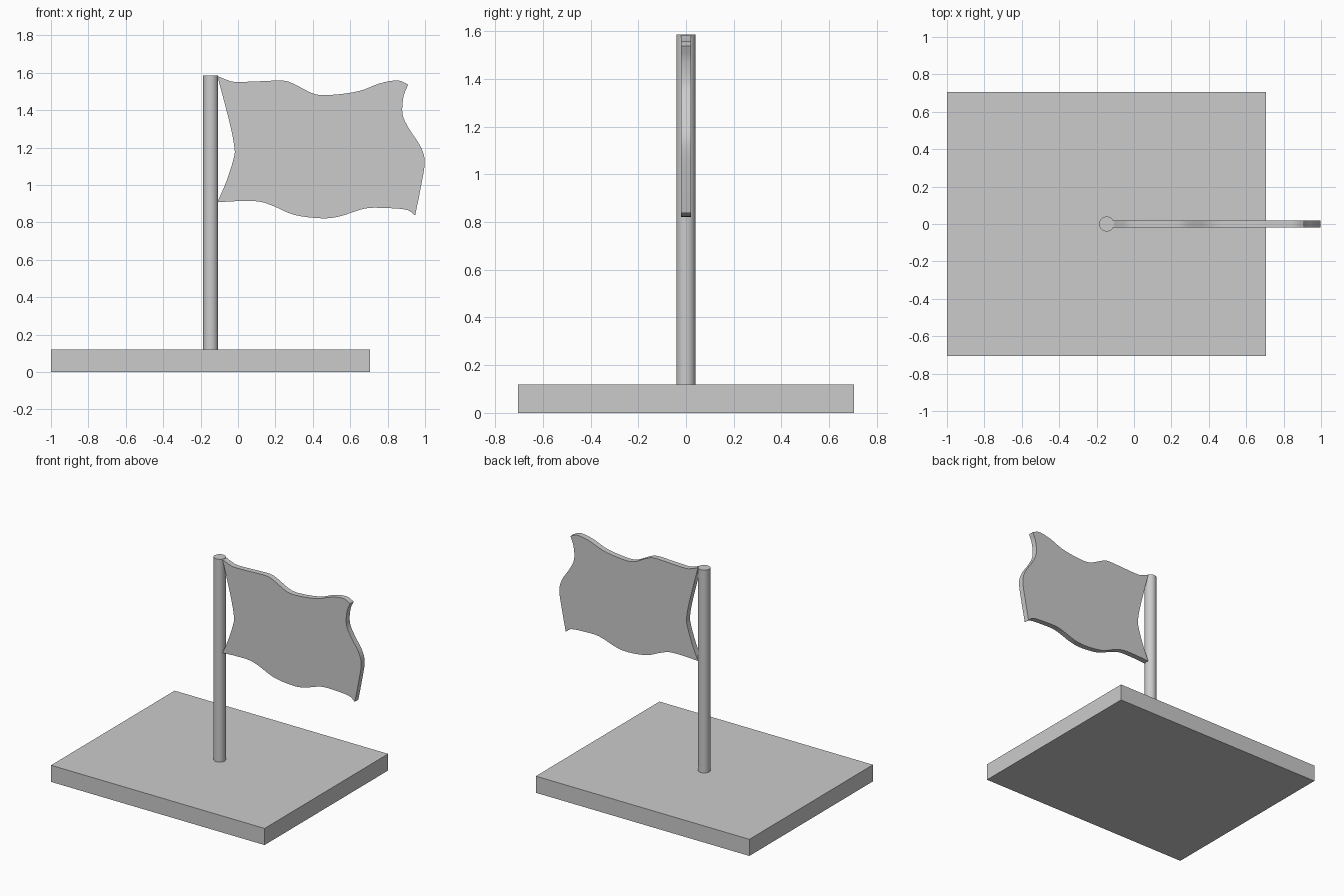
import bpy, bmesh, math
from mathutils import Vector

if "Cube" in bpy.data.objects:
    bpy.data.objects.remove(bpy.data.objects["Cube"])


def smooth_edge(pts, steps=4):
    """Catmull-Rom samples along one flag edge, leaving out its last point."""
    p = [Vector(q) for q in pts]
    p = [2 * p[0] - p[1]] + p + [2 * p[-1] - p[-2]]
    out = []
    for a, b, c, d in zip(p, p[1:], p[2:], p[3:]):
        for i in range(steps):
            t = i / steps
            out.append(0.5 * (2 * b + (c - a) * t + (2 * a - 5 * b + 4 * c - d) * t ** 2
                              + (3 * b - a - 3 * c + d) * t ** 3))
    return out


def smooth_shade(obj):
    bpy.ops.object.select_all(action='DESELECT')
    obj.select_set(True)
    bpy.context.view_layer.objects.active = obj
    bpy.ops.object.shade_smooth_by_angle(angle=math.radians(30))


# Base slab
bpy.ops.mesh.primitive_cube_add(size=1, location=(-0.147, 0, 0.06))
base = bpy.context.object
base.name = "base"
base.scale = (1.706, 1.41, 0.12)
bpy.ops.object.transform_apply(location=False, rotation=False, scale=True)

# Pole
bpy.ops.mesh.primitive_cylinder_add(vertices=32, radius=0.04, depth=1.465,
                                    location=(-0.146, 0, 0.12 + 1.465 / 2))
pole = bpy.context.object
pole.name = "pole"
smooth_shade(pole)

# Flag: four wavy edges meeting at sharp corners
top = [(-.11, 1.583), (-.06, 1.562), (-.01, 1.551), (.125, 1.555), (.24, 1.558), (.30, 1.54),
       (.41, 1.486), (.515, 1.483), (.65, 1.503), (.757, 1.543), (.853, 1.559), (.91, 1.537)]
right = [(.91, 1.537), (.885, 1.473), (.88, 1.377), (.917, 1.297), (.976, 1.206),
         (.998, 1.12), (.975, .976), (.947, .837)]
bottom = [(.947, .837), (.90, .868), (.783, .877), (.677, .874), (.543, .832), (.446, .822),
          (.302, .84), (.195, .885), (.115, .911), (.01, .914), (-.11, .908)]
left = [(-.11, .908), (-.062, 1.02), (-.022, 1.147), (-.02, 1.206), (-.045, 1.334), (-.11, 1.583)]

outline = [q for edge in (top, right, bottom, left) for q in smooth_edge(edge)]
bm = bmesh.new()
face = bm.faces.new([bm.verts.new((q.x, -0.02, q.y)) for q in outline])
ext = bmesh.ops.extrude_face_region(bm, geom=[face], use_keep_orig=True)
bmesh.ops.translate(bm, vec=(0, 0.04, 0),
                    verts=[g for g in ext["geom"] if isinstance(g, bmesh.types.BMVert)])
bmesh.ops.recalc_face_normals(bm, faces=bm.faces)
mesh = bpy.data.meshes.new("flag")
bm.to_mesh(mesh)
bm.free()
flag = bpy.data.objects.new("flag", mesh)
bpy.context.collection.objects.link(flag)
smooth_shade(flag)
